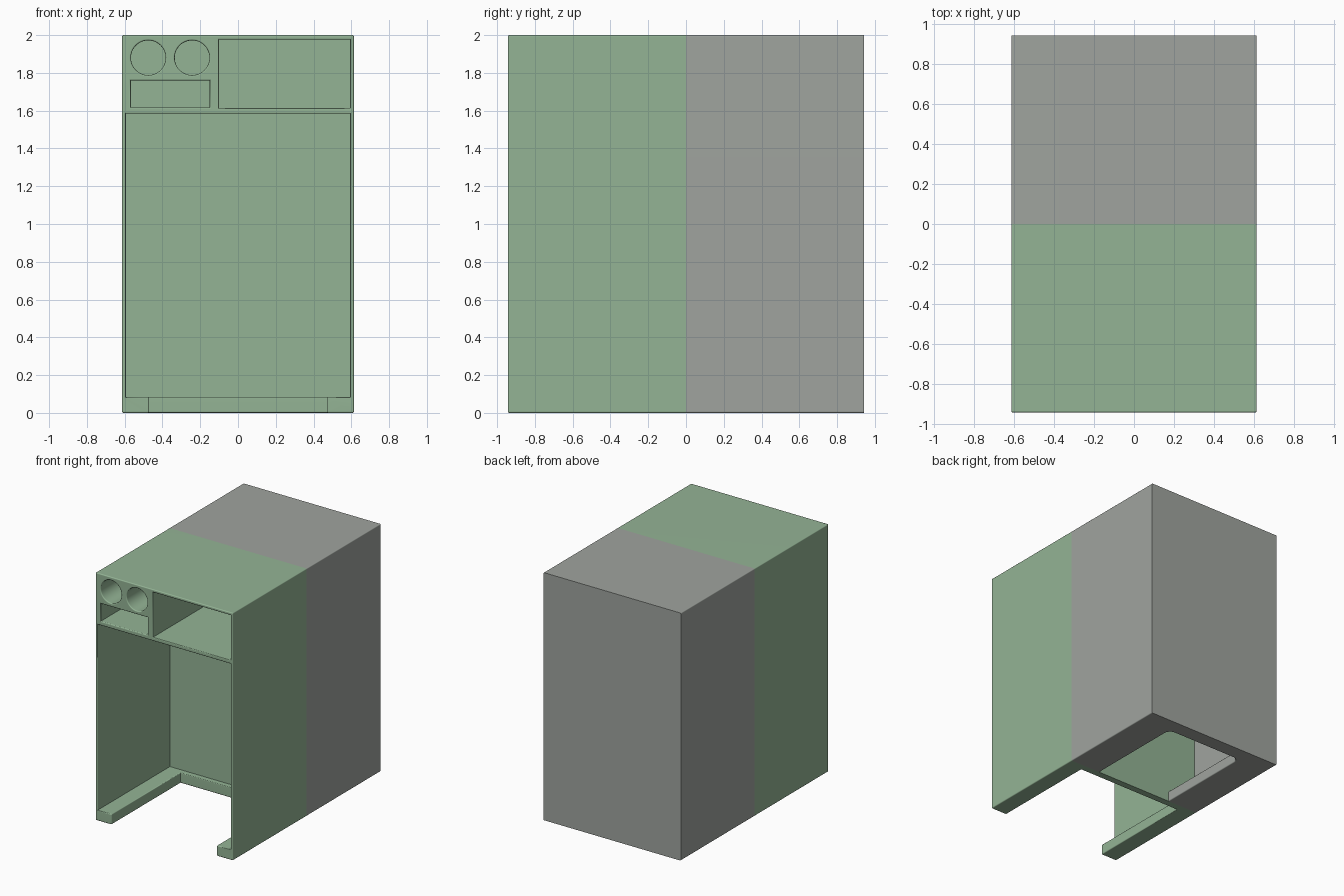
import bpy, bmesh, math
from mathutils import Matrix

if "Cube" in bpy.data.objects:
    bpy.data.objects.remove(bpy.data.objects["Cube"])

W, D, H = 0.614, 0.943, 2.0      # half width, half depth, height


def finish(bm, name):
    me = bpy.data.meshes.new(name)
    bm.to_mesh(me)
    bm.free()
    ob = bpy.data.objects.new(name, me)
    bpy.context.collection.objects.link(ob)
    return ob


def box(name, x0, x1, y0, y1, z0, z1, back_round=0.0):
    bm = bmesh.new()
    bmesh.ops.create_cube(bm, size=1)
    for v in bm.verts:
        v.co.x = x0 if v.co.x < 0 else x1
        v.co.y = y0 if v.co.y < 0 else y1
        v.co.z = z0 if v.co.z < 0 else z1
    if back_round:
        es = [e for e in bm.edges if all(abs(v.co.y - y1) < 1e-5 for v in e.verts)
              and abs(e.verts[0].co.z - e.verts[1].co.z) > 1e-4]
        bmesh.ops.bevel(bm, geom=es, offset=back_round, segments=4,
                        affect='EDGES', profile=0.5)
    return finish(bm, name)


def tube(name, x, z, r, y0, y1):
    bm = bmesh.new()
    bmesh.ops.create_cone(bm, cap_ends=True, segments=48, radius1=r, radius2=r,
                          depth=y1 - y0)
    m = Matrix.Translation((x, (y0 + y1) / 2, z)) @ Matrix.Rotation(math.pi / 2, 4, 'X')
    bmesh.ops.transform(bm, matrix=m, verts=bm.verts)
    return finish(bm, name)


def carve(ob, cutters):
    for c in cutters:
        c.hide_render = True
        mod = ob.modifiers.new("cut", 'BOOLEAN')
        mod.operation, mod.solver, mod.object = 'DIFFERENCE', 'EXACT', c
    bpy.context.view_layer.update()
    dg = bpy.context.evaluated_depsgraph_get()
    me = bpy.data.meshes.new_from_object(ob.evaluated_get(dg))
    ob.modifiers.clear()
    ob.data = me
    for c in cutters:
        bpy.data.objects.remove(c, do_unlink=True)


def soften(ob, flat_planes, width=0.008):
    # small bevel on outward corners, leaving the seam and back planes crisp
    bm = bmesh.new()
    bm.from_mesh(ob.data)
    bm.normal_update()
    es = []
    for e in bm.edges:
        if len(e.link_faces) != 2 or not e.is_convex or e.calc_face_angle() < 0.6:
            continue
        if any(all(abs(v.co.y - p) < 1e-3 for v in e.verts) for p in flat_planes):
            continue
        es.append(e)
    bmesh.ops.bevel(bm, geom=es, offset=width, segments=3, affect='EDGES',
                    profile=0.5, clamp_overlap=False, loop_slide=False)
    bm.to_mesh(ob.data)
    bm.free()
    bpy.ops.object.select_all(action='DESELECT')
    ob.select_set(True)
    bpy.context.view_layer.objects.active = ob
    bpy.ops.object.shade_smooth_by_angle(angle=math.radians(35))
    ob.modifiers.new("clean_shading", 'WEIGHTED_NORMAL').keep_sharp = True


def paint(ob, name, rgb):
    mat = bpy.data.materials.new(name)
    mat.diffuse_color = (*rgb, 1)
    mat.use_nodes = True
    mat.node_tree.nodes["Principled BSDF"].inputs["Base Color"].default_value = mat.diffuse_color
    ob.data.materials.clear()
    ob.data.materials.append(mat)


# Front half: cabinet with bay, bins, round holders and an open floor notch
front = box("front_cabinet", -W, W, -D, 0, 0, H)
F, B = -1.1, -0.02
cuts = [
    box("main_bay", -0.594, 0.594, F, B, 0.085, 1.584),
    box("floor_notch", -0.47, 0.47, F, -0.06, -0.1, 0.2),
    box("large_bin", -0.10, 0.594, F, B, 1.614, 1.976),
    box("small_bin", -0.567, -0.15, F, B, 1.618, 1.760),
]
cuts += [tube("round_holder", x, 1.88, 0.092, F, B) for x in (-0.475, -0.243)]
carve(front, cuts)
soften(front, [0.0])
paint(front, "green_panel", (0.295, 0.455, 0.30))

# Rear half: hollow housing whose floor opening runs up to the dividing wall
rear = box("rear_housing", -W, W, 0, D, 0, H)
carve(rear, [
    box("rear_cavity", -0.594, 0.594, -0.1, D - 0.02, 0.085, 1.98),
    box("floor_opening", -0.34, 0.34, -0.1, 0.82, -0.1, 0.3, back_round=0.05),
])
soften(rear, [0.0, D])
paint(rear, "grey_panel", (0.35, 0.372, 0.345))
